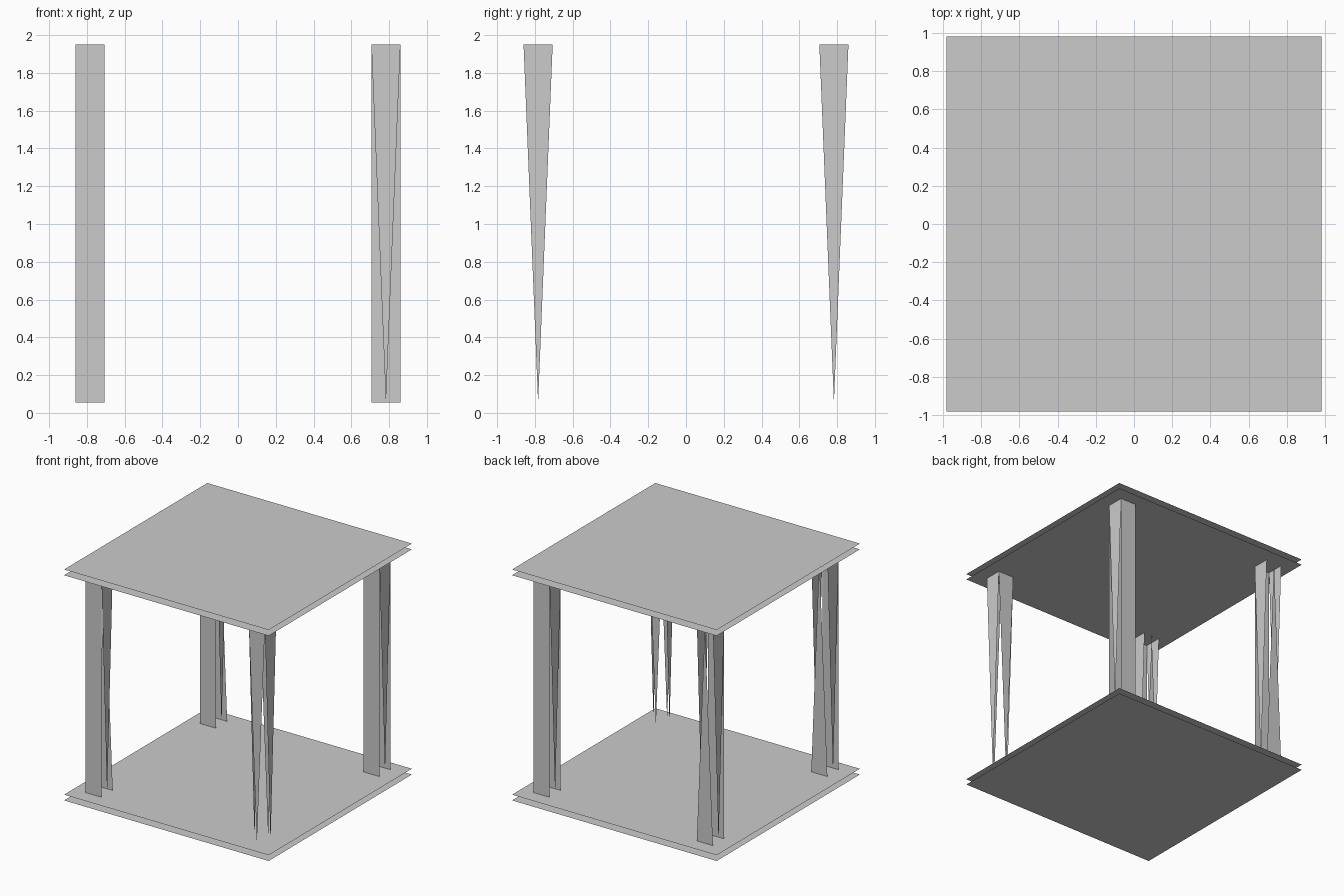
import bpy

if "Cube" in bpy.data.objects:
    bpy.data.objects.remove(bpy.data.objects["Cube"])

TOP, BASE = 1.95, 0.055      # leg ends
C, H = 0.783, 0.077          # leg centre offset, leg half width
P = 0.98                     # plate half width


def make(name, polys):
    verts, faces = [], []
    for poly in polys:
        faces.append(range(len(verts), len(verts) + len(poly)))
        verts += poly
    mesh = bpy.data.meshes.new(name)
    mesh.from_pydata(verts, [], [list(f) for f in faces])
    bpy.context.collection.objects.link(bpy.data.objects.new(name, mesh))


def plate(name, low, high):
    # two open sheets, no rim
    ring = [(-P, -P), (P, -P), (P, P), (-P, P)]
    make(name, [[(x, y, high) for x, y in ring],
                [(x, y, low) for x, y in reversed(ring)]])


def side(cx, cy, nx, ny, kind):
    # one leg side facing (nx, ny): full panel, or a spike pointing down / up
    def pt(s, z):
        return (cx + H * (nx - s * ny), cy + H * (ny + s * nx), z)
    return {"panel": [pt(-1, BASE), pt(1, BASE), pt(1, TOP), pt(-1, TOP)],
            "down": [pt(0, BASE), pt(1, TOP), pt(-1, TOP)],
            "up": [pt(-1, BASE), pt(1, BASE), pt(0, TOP)]}[kind]


def leg(name, sx, sy, front, back):
    cx, cy = sx * C, sy * C
    make(name, [side(cx, cy, 0, -1, front), side(cx, cy, 0, 1, back),
                side(cx, cy, 1, 0, "down"), side(cx, cy, -1, 0, "down")])


# Plates
plate("table_top", TOP, 2.0)
plate("base_plate", 0.0, 0.05)

# Legs
leg("front_left_leg", -1, -1, "panel", "up")
leg("back_left_leg", -1, 1, "panel", "up")
leg("back_right_leg", 1, 1, "panel", "panel")
leg("front_right_leg", 1, -1, "down", "down")
